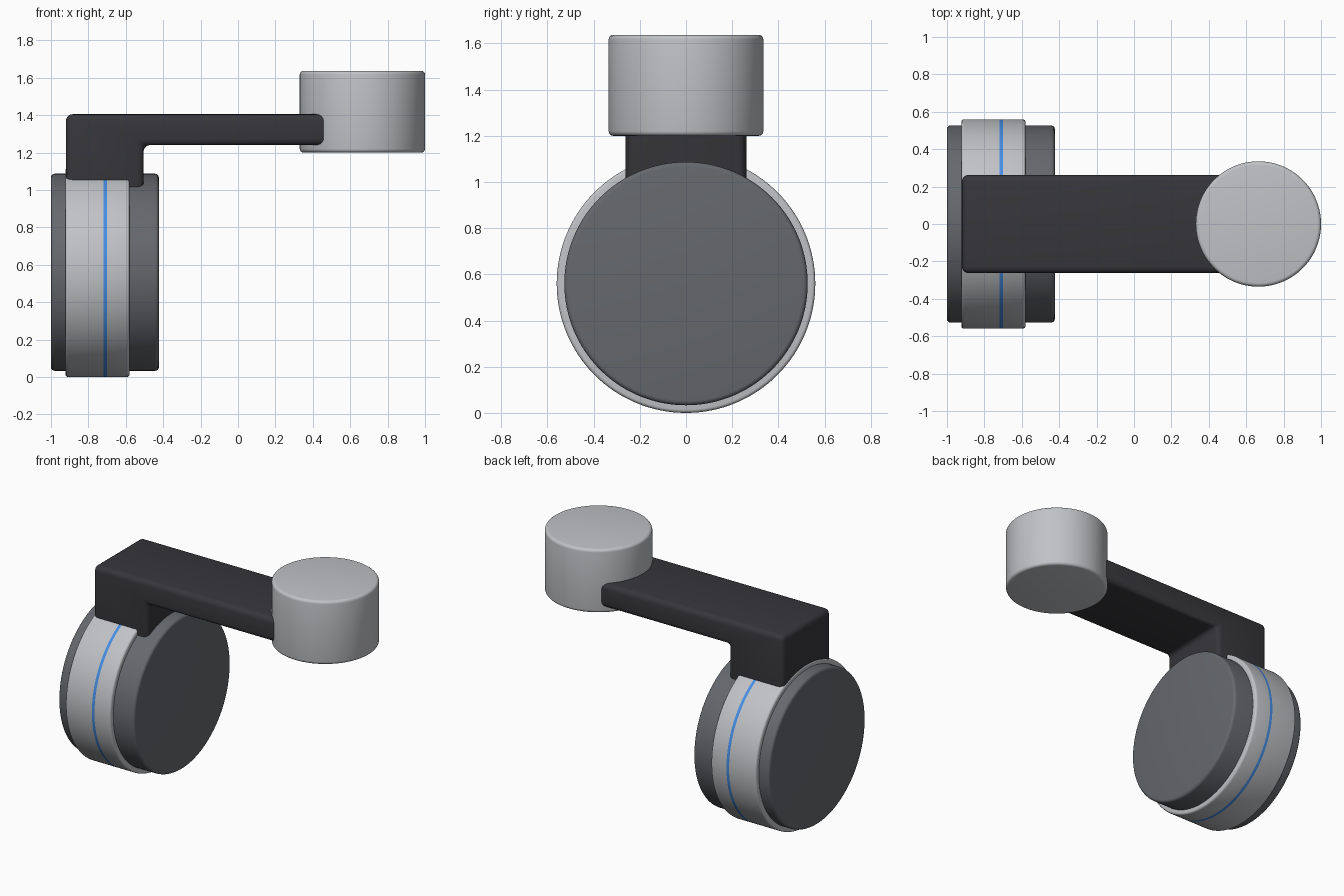
import bpy, bmesh, math
from mathutils import Matrix, Vector

if "Cube" in bpy.data.objects:
    bpy.data.objects.remove(bpy.data.objects["Cube"])


def material(name, rgb):
    m = bpy.data.materials.new(name)
    m.diffuse_color = (*rgb, 1)
    m.use_nodes = True
    m.node_tree.nodes["Principled BSDF"].inputs["Base Color"].default_value = m.diffuse_color
    return m


silver = material("light grey", (0.53, 0.54, 0.56))
slate = material("slate grey", (0.13, 0.138, 0.152))
charcoal = material("charcoal", (0.038, 0.037, 0.043))
blue = material("blue", (0.06, 0.27, 0.78))


def finish(bm, name, mats):
    bmesh.ops.recalc_face_normals(bm, faces=bm.faces)
    me = bpy.data.meshes.new(name)
    bm.to_mesh(me)
    bm.free()
    ob = bpy.data.objects.new(name, me)
    bpy.context.collection.objects.link(ob)
    for m in mats:
        me.materials.append(m)
    bpy.ops.object.select_all(action='DESELECT')
    ob.select_set(True)
    bpy.context.view_layer.objects.active = ob
    bpy.ops.object.shade_smooth_by_angle(angle=math.radians(35))
    return ob


def drum(name, radius, a, b, matrix, mats, round_r=0.02, stripe=None, n=128):
    """Round-edged cylinder along local z from a to b, with an optional painted band."""
    arc = [i * math.pi / 8 for i in range(5)]
    prof = [(radius - round_r + round_r * math.sin(t), a + round_r - round_r * math.cos(t)) for t in arc]
    prof += [(radius, s) for s in stripe or ()]
    prof += [(r, a + b - z) for r, z in prof[4::-1]]
    bm = bmesh.new()
    rings = []
    for r, z in prof:
        rings.append([bm.verts.new(matrix @ Vector((r * math.cos(k * math.tau / n),
                                                    r * math.sin(k * math.tau / n), z)))
                      for k in range(n)])
    for i, (lo, hi) in enumerate(zip(rings, rings[1:])):
        for k in range(n):
            f = bm.faces.new((lo[k], lo[k - 1], hi[k - 1], hi[k]))
            if stripe and i == 5:
                f.material_index = 1
    bm.faces.new(rings[0])
    bm.faces.new(rings[-1])
    return finish(bm, name, mats)


# Wheel: dark core with a wide light band and a thin blue line
wheel = Matrix.Translation((0, 0, 0.56)) @ Matrix.Rotation(math.pi / 2, 4, 'Y')
drum("wheel_core", 0.527, -1.0, -0.423, wheel, [slate])
drum("wheel_band", 0.56, -0.923, -0.58, wheel, [silver, blue], 0.015, (-0.72, -0.70))

# Upright end cylinder
drum("end_cylinder", 0.335, 1.2, 1.637, Matrix.Translation((0.665, 0, 0)), [silver])

# L-shaped arm: profile in xz, extruded along y, all edges rounded
profile = [(-0.92, 0.85), (-0.505, 0.85), (-0.505, 1.24), (0.66, 1.24), (0.66, 1.405), (-0.92, 1.405)]
bm = bmesh.new()
face = bm.faces.new([bm.verts.new((x, -0.263, z)) for x, z in profile])
ext = bmesh.ops.extrude_face_region(bm, geom=[face])
bmesh.ops.translate(bm, vec=(0, 0.526, 0), verts=[v for v in ext["geom"] if isinstance(v, bmesh.types.BMVert)])
bmesh.ops.recalc_face_normals(bm, faces=bm.faces)
bmesh.ops.bevel(bm, geom=bm.edges[:], offset=0.035, segments=4, profile=0.5, affect='EDGES')
finish(bm, "arm", [charcoal])
